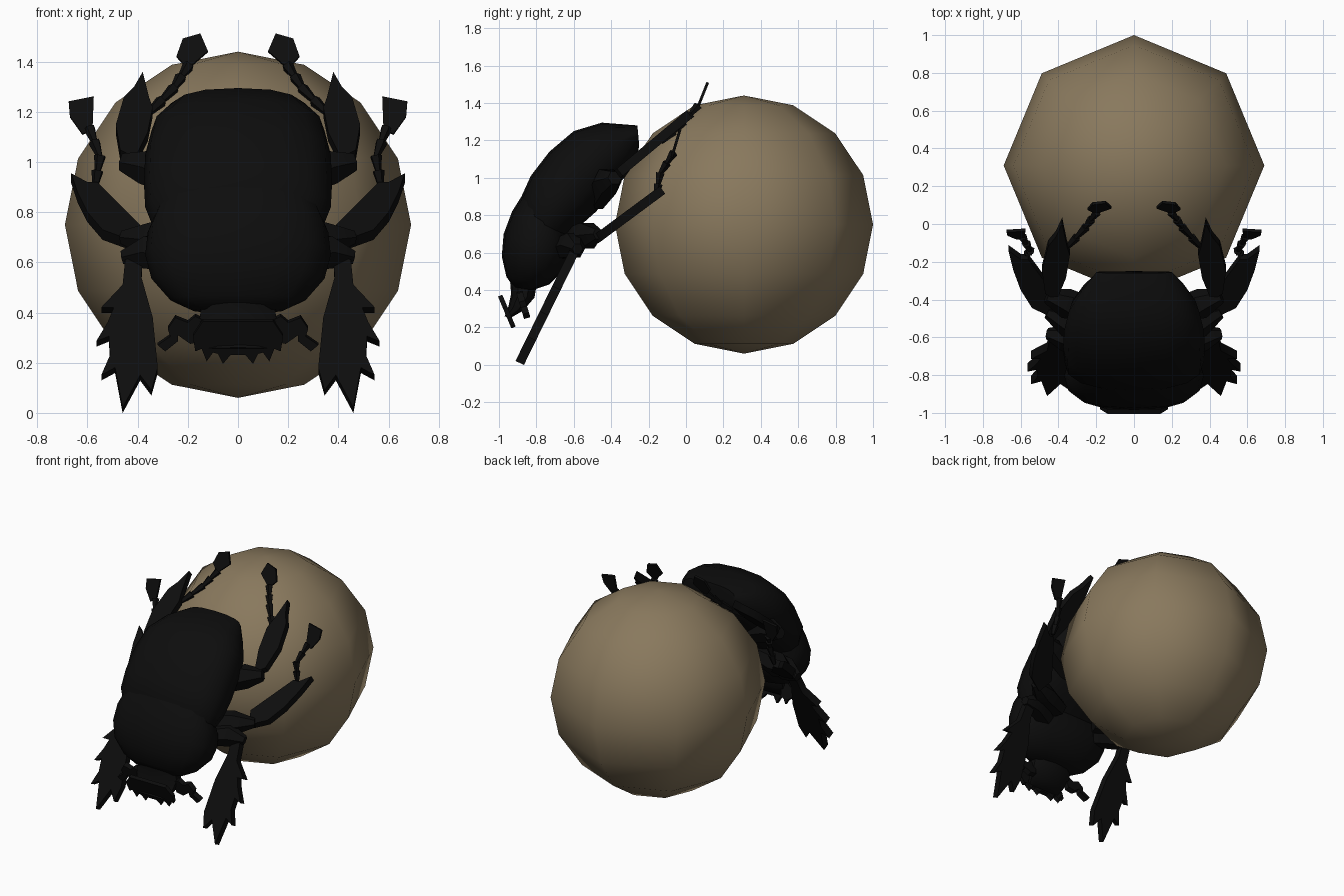
import bpy, bmesh, math
from mathutils import Vector

if "Cube" in bpy.data.objects:
    bpy.data.objects.remove(bpy.data.objects["Cube"])


def material(name, rgb):
    m = bpy.data.materials.new(name)
    m.diffuse_color = (*rgb, 1)
    m.use_nodes = True
    m.node_tree.nodes["Principled BSDF"].inputs["Base Color"].default_value = m.diffuse_color
    return m


BLACK = material("shell_black", (0.004, 0.004, 0.004))
DUNG = material("dung_brown", (0.25, 0.19, 0.11))


def finish(name, bm, mat, angle=40):
    bmesh.ops.recalc_face_normals(bm, faces=bm.faces)
    mesh = bpy.data.meshes.new(name)
    bm.to_mesh(mesh)
    bm.free()
    mesh.materials.append(mat)
    ob = bpy.data.objects.new(name, mesh)
    bpy.context.collection.objects.link(ob)
    bpy.context.view_layer.objects.active = ob
    ob.select_set(True)
    bpy.ops.object.shade_smooth_by_angle(angle=math.radians(angle))
    ob.select_set(False)
    return ob


def mirror(bm):
    """Copy everything to the other side of x = 0."""
    geo = bmesh.ops.duplicate(bm, geom=bm.verts[:] + bm.edges[:] + bm.faces[:])["geom"]
    for v in geo:
        if isinstance(v, bmesh.types.BMVert):
            v.co.x *= -1


def bridge(bm, rings):
    n = len(rings[0])
    for a, b in zip(rings, rings[1:]):
        for i in range(n):
            j = (i + 1) % n
            bm.faces.new((a[i], a[j], b[j], b[i]))
    bm.faces.new(rings[0])
    bm.faces.new(rings[-1])


def shell(name, stations, n=16, power=0.8):
    """Loft of rounded rings: (back y, back z, belly y, belly z, half width)."""
    bm = bmesh.new()
    rings = []
    for dy, dz, vy, vz, w in stations:
        ring = []
        for i in range(n):
            t = 2 * math.pi * i / n
            c, s = math.cos(t), math.sin(t)
            c = math.copysign(abs(c) ** power, c)
            s = math.copysign(abs(s) ** power, s)
            ring.append(bm.verts.new((w * s, (dy + vy) / 2 + (dy - vy) / 2 * c,
                                      (dz + vz) / 2 + (dz - vz) / 2 * c)))
        rings.append(ring)
    bridge(bm, rings)
    return finish(name, bm, BLACK, 50)


def add_plate(bm, outline, y0, z0, slope, thick):
    """Flat plate from an (x, z) outline lying on the plane y = y0 + slope * (z - z0)."""
    normal = Vector((0, 1, -slope)).normalized() * thick / 2
    pts = [Vector((x, y0 + slope * (z - z0), z)) for x, z in outline]
    bridge(bm, [[bm.verts.new(p - normal) for p in pts],
                [bm.verts.new(p + normal) for p in pts]])


def add_tube(bm, path, radii, n=6):
    rings = []
    for i, p in enumerate(path):
        p = Vector(p)
        d = Vector(path[min(i + 1, len(path) - 1)]) - Vector(path[max(i - 1, 0)])
        q = d.to_track_quat('Z', 'Y')
        rings.append([bm.verts.new(p + q @ Vector((radii[i] * math.cos(2 * math.pi * k / n),
                                                   radii[i] * math.sin(2 * math.pi * k / n), 0)))
                      for k in range(n)])
    bridge(bm, rings)


def add_foot(bm, path):
    """Chain of small flared joints along a path."""
    for a, b in zip(path, path[1:]):
        a, b = Vector(a), Vector(b)
        for k in range(2):
            add_tube(bm, [a.lerp(b, k / 2), a.lerp(b, (k + 1) / 2 + 0.04)], [0.012, 0.025], 5)


# dung ball
bm = bmesh.new()
bmesh.ops.create_uvsphere(bm, u_segments=8, v_segments=8, radius=0.69)
bmesh.ops.translate(bm, verts=bm.verts, vec=(0, 0.31, 0.75))
finish("dung_ball", bm, DUNG, 80)

# body shells
shell("wing_case", [(-.26, 1.28, -.25, 1.17, .20), (-.45, 1.295, -.27, 1.08, .28),
                    (-.60, 1.25, -.33, 1.00, .345), (-.73, 1.14, -.40, .92, .37),
                    (-.83, 1.01, -.48, .82, .375), (-.88, .90, -.57, .74, .37),
                    (-.88, .80, -.63, .69, .34)])
shell("thorax", [(-.88, .90, -.63, .73, .32), (-.93, .82, -.62, .62, .36),
                 (-.975, .70, -.63, .56, .37), (-.985, .58, -.67, .49, .345),
                 (-.96, .47, -.73, .43, .27), (-.92, .415, -.82, .40, .18)])
shell("head", [(-.94, .44, -.80, .42, .15), (-.935, .38, -.81, .36, .16),
               (-.95, .31, -.87, .29, .14), (-.97, .26, -.94, .25, .12)], n=10)

# toothed front rim of the head
bm = bmesh.new()
half = [(.14, .37), (.18, .31), (.17, .25), (.145, .26), (.125, .21),
        (.10, .245), (.08, .24), (.06, .20), (.03, .235)]
add_plate(bm, half + [(-x, z) for x, z in reversed(half)], -.96, .29, -.42, .025)
finish("head_rim", bm, BLACK)

# antennae with clubs
bm = bmesh.new()
add_plate(bm, [(.13, .37), (.17, .39), (.20, .365), (.25, .385), (.28, .34), (.27, .31),
               (.32, .275), (.29, .25), (.24, .29), (.24, .315), (.19, .28), (.14, .29)],
          -.87, .32, -.3, .035)
mirror(bm)
finish("antennae", bm, BLACK)

# front legs: thigh and toothed digging blade
bm = bmesh.new()
add_tube(bm, [(.20, -.68, .62), (.36, -.60, .64), (.46, -.58, .62)], [.06, .075, .03])
add_plate(bm, [(.38, .62), (.45, .60), (.46, .50), (.545, .41), (.495, .41), (.52, .35),
               (.565, .275), (.515, .295), (.51, .22), (.545, .14), (.49, .17), (.46, .01),
               (.39, .14), (.345, .08), (.32, .17), (.34, .37), (.385, .53)],
          -.60, .60, .49, .05)
mirror(bm)
finish("front_legs", bm, BLACK)

# middle legs: thigh, spurred shin, jointed foot, end paddle
bm = bmesh.new()
add_tube(bm, [(.15, -.60, .68), (.34, -.53, .69), (.46, -.47, .70)], [.06, .08, .03])
add_plate(bm, [(.39, .73), (.45, .79), (.51, .85), (.56, .90), (.60, .90), (.665, .935),
               (.64, .86), (.60, .78), (.54, .71), (.43, .67)], -.47, .68, 1.35, .05)
add_foot(bm, [(.57, -.16, .90), (.55, -.14, 1.02), (.59, -.07, 1.13)])
add_plate(bm, [(.58, 1.13), (.62, 1.11), (.67, 1.18), (.675, 1.24), (.575, 1.26)],
          -.07, 1.13, .3, .015)
mirror(bm)
finish("middle_legs", bm, BLACK)

# hind legs: thigh, spurred shin, jointed foot, end paddle
bm = bmesh.new()
add_tube(bm, [(.15, -.48, .88), (.36, -.42, .98), (.46, -.38, 1.0)], [.06, .08, .04])
add_plate(bm, [(.41, 1.00), (.36, 1.10), (.34, 1.20), (.355, 1.24), (.38, 1.34), (.415, 1.28),
               (.455, 1.24), (.487, 1.13), (.47, 1.03)], -.39, 1.0, 1.2, .05)
add_foot(bm, [(.36, -.13, 1.19), (.26, -.02, 1.29), (.20, .06, 1.38)])
add_plate(bm, [(.20, 1.37), (.12, 1.44), (.15, 1.51), (.22, 1.49), (.245, 1.42)],
          .06, 1.37, .4, .015)
mirror(bm)
finish("hind_legs", bm, BLACK)
